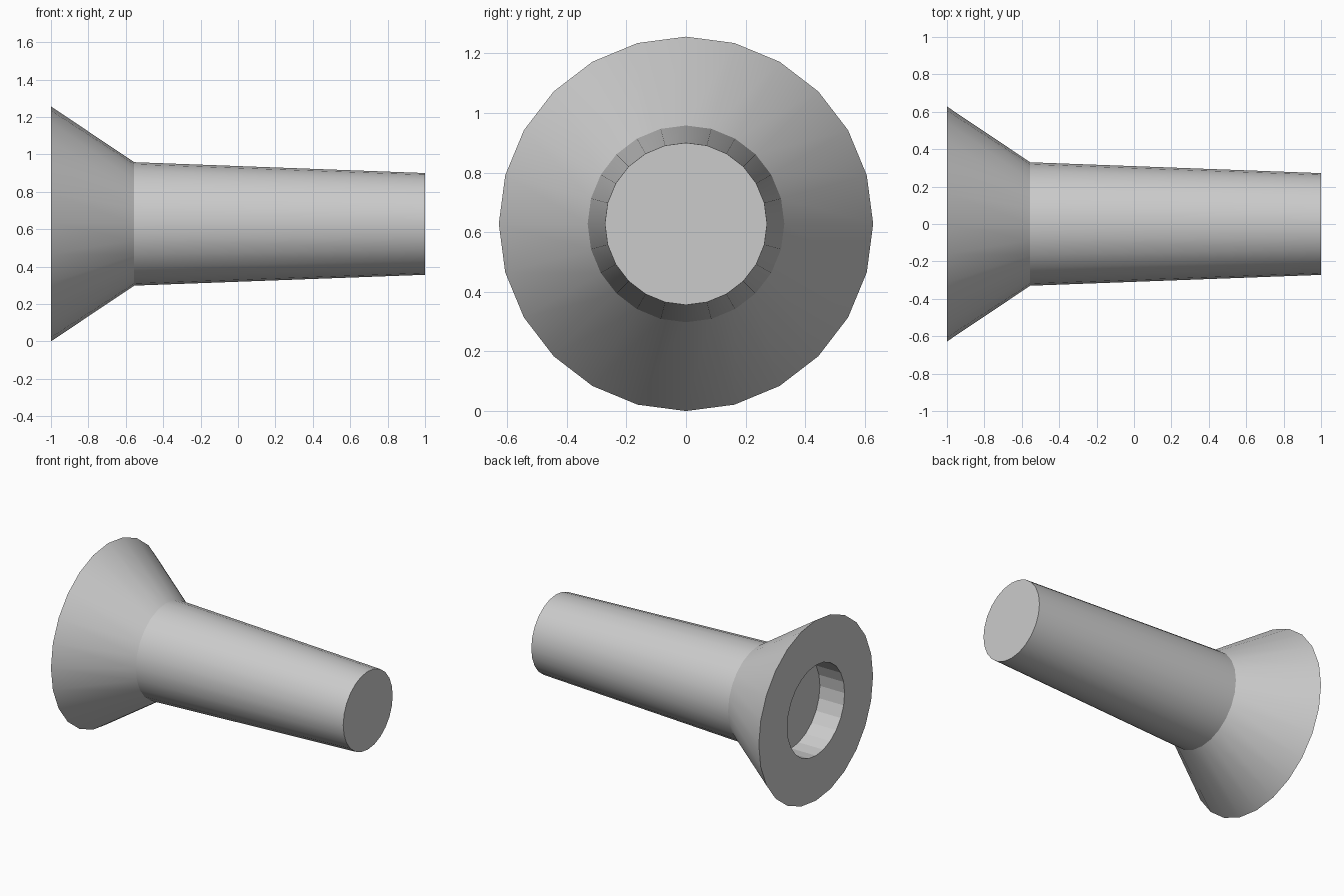
import bpy, bmesh, math

old = bpy.data.objects.get("Cube")
if old:
    bpy.data.objects.remove(old, do_unlink=True)

SIDES = 24
AXIS_Z = 0.628

grey = bpy.data.materials.new("plain_grey")
grey.use_nodes = True
colour = (0.6, 0.6, 0.6, 1)
grey.diffuse_color = colour
grey.node_tree.nodes["Principled BSDF"].inputs["Base Color"].default_value = colour


def lathe(name, profile):
    """Revolve (x, radius) points around the long axis; radius 0 closes an end."""
    bm = bmesh.new()
    verts = [bm.verts.new((x, 0, r)) for x, r in profile]
    edges = [bm.edges.new(pair) for pair in zip(verts, verts[1:])]
    bmesh.ops.spin(bm, geom=verts + edges, cent=(0, 0, 0), axis=(1, 0, 0),
                   angle=math.tau, steps=SIDES, use_merge=True)
    bmesh.ops.remove_doubles(bm, verts=bm.verts, dist=0.0001)
    bmesh.ops.recalc_face_normals(bm, faces=bm.faces)
    # Merge each flat end into clean faces
    bmesh.ops.dissolve_limit(bm, angle_limit=0.01, verts=[], edges=[
        e for e in bm.edges if any(v.co.yz.length < 0.001 for v in e.verts)])
    mesh = bpy.data.meshes.new(name)
    bm.to_mesh(mesh)
    bm.free()
    mesh.materials.append(grey)
    obj = bpy.data.objects.new(name, mesh)
    obj.location.z = AXIS_Z
    bpy.context.collection.objects.link(obj)
    return obj


# Recessed socket, flat rim, flared head and tapering stem in one closed skin
body = lathe("flared_stem", [
    (-0.81, 0), (-0.81, 0.315),      # socket floor
    (-1.0, 0.315), (-1.0, 0.628),    # rim
    (-0.555, 0.33),                  # neck
    (1.0, 0.272), (1.0, 0),          # stem end
])

# Smooth outer skin, faceted socket wall and flat ends
bpy.context.view_layer.objects.active = body
body.select_set(True)
bpy.ops.object.shade_smooth_by_angle(angle=math.radians(25))
for face in body.data.polygons:
    c = face.center
    in_socket = c.x < -0.8 and math.hypot(c.y, c.z) < 0.32
    if in_socket or abs(face.normal.x) > 0.99:
        face.use_smooth = False
